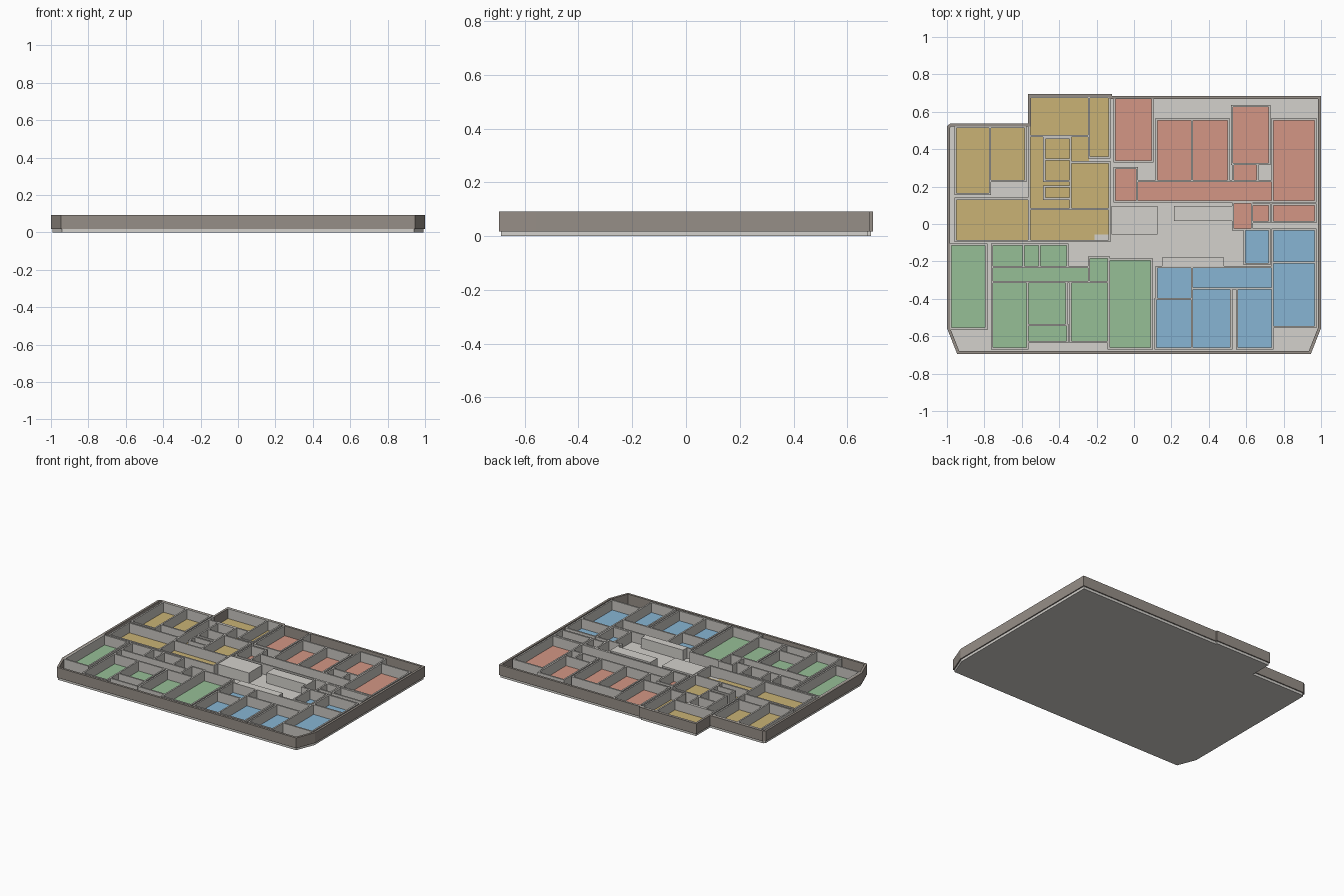
import bpy
import bmesh
from mathutils import Matrix, Vector

default_cube = bpy.data.objects.get("Cube")
if default_cube:
    bpy.data.objects.remove(default_cube)

UNIT = 0.01            # plan dimensions below are in hundredths
SLAB_TOP = 0.018
FLOOR_TOP = 0.022
WALL_TOP = 0.092
OUTER_THICK = 0.016
INNER_THICK = 0.011


def make_material(name, *rgb):
    """Flat material from display-space red, green and blue."""
    linear = [((c + 0.055) / 1.055) ** 2.4 for c in rgb] + [1.0]
    mat = bpy.data.materials.new(name)
    mat.use_nodes = True
    mat.diffuse_color = linear
    shader = mat.node_tree.nodes["Principled BSDF"]
    shader.inputs["Base Color"].default_value = linear
    shader.inputs["Roughness"].default_value = 0.9
    return mat


def make_object(name, bm, mat):
    """Turn a bmesh into a named object with one material."""
    bmesh.ops.recalc_face_normals(bm, faces=bm.faces)
    mesh = bpy.data.meshes.new(name)
    bm.to_mesh(mesh)
    bm.free()
    mesh.materials.append(mat)
    obj = bpy.data.objects.new(name, mesh)
    bpy.context.collection.objects.link(obj)
    return obj


def add_box(bm, x0, y0, x1, y1, bottom, top, grow=0.0):
    """Add an upright box over a plan rectangle, widened by grow."""
    size = Vector(((x1 - x0) * UNIT + grow, (y1 - y0) * UNIT + grow, top - bottom))
    centre = Vector(((x0 + x1) * UNIT / 2, (y0 + y1) * UNIT / 2, (top + bottom) / 2))
    bmesh.ops.create_cube(bm, size=1.0,
                          matrix=Matrix.Translation(centre) @ Matrix.Diagonal(size).to_4x4())


def add_ribbon(bm, points, bottom, top):
    """Add a closed upright band over plan points; return its two rims."""
    low, high = ([bm.verts.new((x * UNIT, y * UNIT, z)) for x, y in points]
                 for z in (bottom, top))
    for i in range(len(points)):
        j = (i + 1) % len(points)
        bm.faces.new((low[i], low[j], high[j], high[i]))
    return low, high


def room_edges(x0, y0, x1, y1):
    """The four wall centrelines of a rectangular room."""
    return {(x0, y0, x1, y0), (x0, y1, x1, y1), (x0, y0, x0, y1), (x1, y0, x1, y1)}


def build_apartment(colour_name, mat, rooms, open_floors=(), extra_walls=()):
    """Coloured floor tiles plus the partition walls around each room."""
    floor = bmesh.new()
    for rect in list(rooms) + list(open_floors):
        add_box(floor, *rect, SLAB_TOP, FLOOR_TOP)
    make_object(colour_name + "_apartment_floor", floor, mat)

    segments = set(extra_walls)
    for rect in rooms:
        segments |= room_edges(*rect)
    walls = bmesh.new()
    for segment in sorted(segments):
        add_box(walls, *segment, SLAB_TOP, WALL_TOP, INNER_THICK)
    make_object(colour_name + "_apartment_walls", walls, partition_grey)


slab_grey = make_material("pale grey slab", 0.83, 0.82, 0.80)
partition_grey = make_material("light grey partition", 0.79, 0.78, 0.76)
outer_grey = make_material("warm grey outer wall", 0.59, 0.56, 0.53)
yellow = make_material("ochre floor", 0.79, 0.70, 0.46)
red = make_material("coral floor", 0.83, 0.59, 0.52)
green = make_material("sage floor", 0.59, 0.75, 0.59)
blue = make_material("sky floor", 0.53, 0.71, 0.83)

# Building outline, counter-clockwise, along the outer wall centreline
outline = [(-94, -68.7), (94, -68.7), (99.2, -55.5), (99.2, 67.7), (-12.5, 67.7),
           (-12.5, 68.7), (-56, 68.7), (-56, 53), (-97.8, 53), (-99.2, 52), (-99.2, -55.5)]

# Base slab
bm = bmesh.new()
for rim in add_ribbon(bm, outline, 0, SLAB_TOP):
    bm.faces.new(rim)
make_object("base_slab", bm, slab_grey)

# Outer wall: a ribbon along the outline, thickened to both sides
bm = bmesh.new()
add_ribbon(bm, outline, SLAB_TOP, WALL_TOP)
outer_wall = make_object("outer_wall", bm, outer_grey)
thicken = outer_wall.modifiers.new("thickness", "SOLIDIFY")
thicken.thickness = OUTER_THICK
thicken.offset = 0
thicken.use_even_offset = True

# Back right apartment, with an open hall and a cut corner by its entrance
build_apartment(
    "yellow", yellow,
    rooms=[(-95.5, 16, -77, 52), (-77, 23, -58, 52), (-56, 47, -24, 68),
           (-24, 35.5, -13, 68), (-48, 34.5, -34, 46), (-48, 23, -34, 34.5),
           (-48, 13.5, -34, 20), (-34, 8, -13, 33), (-95.5, -9, -56, 13.5)],
    open_floors=[(-56, 8, -48, 47), (-48, 8, -34, 13.5), (-48, 20, -34, 23),
                 (-48, 46, -34, 47), (-34, 33, -24, 47),
                 (-56, -9, -21, 8), (-21, -5.5, -13, 8)],
    extra_walls=[(-56, 8, -56, 47), (-56, 8, -34, 8), (-56, -9, -13, -9), (-13, -9, -13, 8)])

# Back left apartment
build_apartment(
    "red", red,
    rooms=[(-10.5, 33.5, 10, 67.5), (12, 23, 31, 56), (31, 23, 50.5, 56),
           (52.5, 32, 72.5, 63), (53, 23, 66, 32), (74, 12, 97, 56),
           (-10.5, 12, 1.5, 30), (1.5, 12, 74, 23), (53, -3, 63, 11.5),
           (63, 1, 72.5, 10.5), (74, 1, 97, 10.5)])

# Front right apartment
build_apartment(
    "green", green,
    rooms=[(-98, -56, -79, -11), (-76, -23, -59, -11), (-59, -23, -50.5, -11),
           (-50.5, -23, -35.5, -11), (-76, -31, -24, -23), (-24, -31, -13.5, -18),
           (-76, -66.5, -57, -31), (-57, -54, -36, -31), (-57, -63, -35.5, -54),
           (-34, -63, -13.5, -31), (-13.5, -66.5, 9.5, -19)])

# Front left apartment
build_apartment(
    "blue", blue,
    rooms=[(59, -21.5, 72.5, -3), (74, -20.5, 97, -3), (74, -55, 97, -20.5),
           (12, -40, 31, -23), (31, -34.5, 74, -23), (11.5, -66.5, 31, -40),
           (31, -66.5, 52, -34.5), (55, -66.5, 74, -34.5)])

# Solid service cores in the shared corridor
cores = {"lift_core": (-12, -5.5, 12.5, 9.5),
         "stair_core": (21.5, 1.5, 53, 9.5),
         "service_shaft": (15, -22.5, 48, -18)}
for name, rect in cores.items():
    bm = bmesh.new()
    add_box(bm, *rect, SLAB_TOP, WALL_TOP)
    make_object(name, bm, slab_grey)
